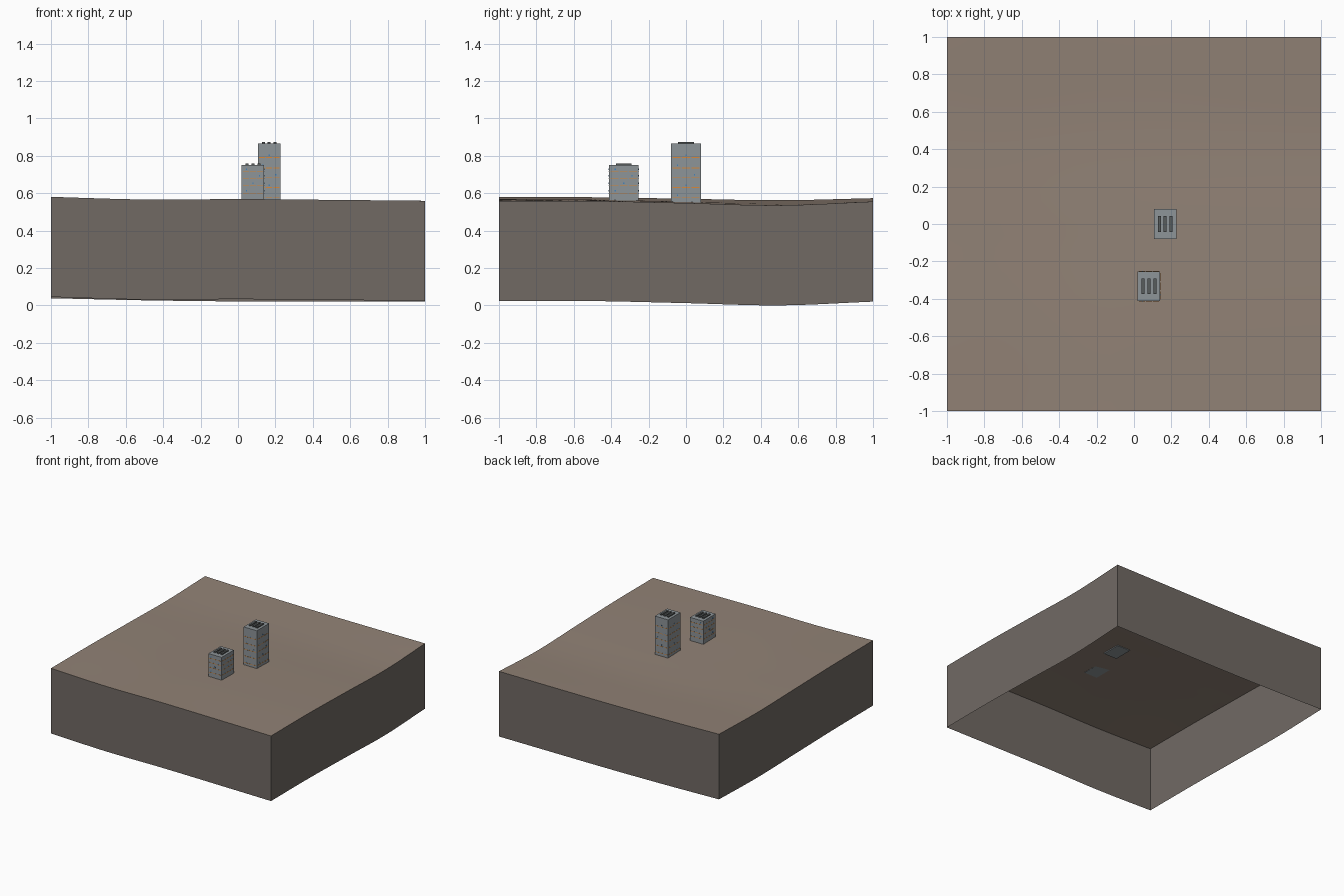
import bpy
import bmesh
from mathutils import Vector

cube = bpy.data.objects.get("Cube")
if cube:
    bpy.data.objects.remove(cube, do_unlink=True)


def material(name, colour):
    m = bpy.data.materials.new(name)
    m.use_nodes = True
    rgba = tuple((c / 255) ** 2.2 for c in colour) + (1,)
    m.diffuse_color = rgba
    m.node_tree.nodes["Principled BSDF"].inputs["Base Color"].default_value = rgba
    return m


SOIL = material("soil brown", (144, 129, 117))
ROCK = material("rock grey", (112, 105, 100))
CONCRETE = material("concrete grey", (140, 147, 151))
VENT = material("dark vent", (88, 92, 92))
ORANGE = material("orange window", (215, 135, 60))
BLUE = material("blue window", (70, 130, 185))


def finish(bm, name, *mats):
    mesh = bpy.data.meshes.new(name)
    bm.to_mesh(mesh)
    bm.free()
    for m in mats:
        mesh.materials.append(m)
    ob = bpy.data.objects.new(name, mesh)
    bpy.context.collection.objects.link(ob)
    return ob


def add_box(bm, lo, hi, index=0):
    lo, hi = Vector(lo), Vector(hi)
    made = bmesh.ops.create_cube(bm, size=1)["verts"]
    for v in made:
        v.co = (lo + hi) / 2 + v.co * (hi - lo)
    for f in {f for v in made for f in v.link_faces}:
        f.material_index = index


# Gently rolling ground: heights blended between four edge profiles
def profile(points):
    """Smooth curve through evenly spaced heights from -1 to 1."""
    def at(t):
        s = (t + 1) / 2 * (len(points) - 1)
        i = min(int(s), len(points) - 2)
        u = s - i
        b, c = points[i], points[i + 1]
        a = points[i - 1] if i else 2 * b - c
        d = points[i + 2] if i + 2 < len(points) else 2 * c - b
        return b + u * ((c - a) + u * ((2*a - 5*b + 4*c - d) + u * (3*b - a - 3*c + d))) / 2
    return at


front = profile([.580, .566, .568, .564, .559])
back = profile([.573, .562, .556, .555, .555])
left = profile([.559, .558, .547, .535, .555])
right = profile([.580, .578, .570, .562, .573])


def ground(x, y):
    u, v = (x + 1) / 2, (y + 1) / 2
    corners = ((1 - u) * (1 - v) * front(-1) + u * (1 - v) * front(1)
               + (1 - u) * v * back(-1) + u * v * back(1))
    return ((1 - v) * front(x) + v * back(x)
            + (1 - u) * right(y) + u * left(y) - corners)


bm = bmesh.new()
bmesh.ops.create_grid(bm, x_segments=32, y_segments=32, size=1)
for v in bm.verts:
    v.co.z = ground(v.co.x, v.co.y)
for f in bm.faces:
    f.smooth = True

# Skirt walls hanging from the rim, open underneath
rim = [e for e in bm.edges if e.is_boundary]
skirt = bmesh.ops.extrude_edge_only(bm, edges=rim)["geom"]
for g in skirt:
    if isinstance(g, bmesh.types.BMVert):
        g.co.z -= 0.535
    elif isinstance(g, bmesh.types.BMFace):
        g.material_index = 1
        g.smooth = False
for e in rim:
    e.smooth = False
bmesh.ops.recalc_face_normals(bm, faces=bm.faces)
top = next(f for f in bm.faces if f.material_index == 0)
if top.normal.z < 0:
    bmesh.ops.reverse_faces(bm, faces=bm.faces)
finish(bm, "ground_block", SOIL, ROCK)


# Towers with roof vents, rows of slim lit windows and a few blue panes
def tower(name, cx, cy, base, roof, rows):
    hx, hy = 0.06, 0.08
    bm = bmesh.new()
    add_box(bm, (cx - hx, cy - hy, base), (cx + hx, cy + hy, roof))
    finish(bm, name + "_body", CONCRETE)

    bm = bmesh.new()
    for i in (-1, 0, 1):
        x = cx + i * 0.031
        add_box(bm, (x - .008, cy - .042, roof - .002), (x + .008, cy + .042, roof + .009))
    finish(bm, name + "_roof_vents", VENT)

    bm = bmesh.new()
    out = 0.001
    for r, z in enumerate(rows):
        for i in (-1, 0, 1):
            x, y = cx + i * 0.038, cy + i * 0.05
            add_box(bm, (x - .016, cy - hy - out, z - .002), (x + .016, cy + hy + out, z + .002))
            add_box(bm, (cx - hx - out, y - .021, z - .002), (cx + hx + out, y + .021, z + .002))
        x, y, z = cx + (r % 3 - 1) * 0.035, cy + (r % 3 - 1) * 0.045, z + 0.013
        add_box(bm, (x - .003, cy - hy - out, z - .004), (x + .003, cy + hy + out, z + .004), 1)
        add_box(bm, (cx - hx - out, y - .003, z - .004), (cx + hx + out, y + .003, z + .004), 1)
    finish(bm, name + "_windows", ORANGE, BLUE)


tower("tall_tower", 0.167, 0, 0.545, 0.865, [.575, .63, .685, .735, .79])
tower("short_tower", 0.08, -0.333, 0.56, 0.75, [.60, .64, .68, .715])
